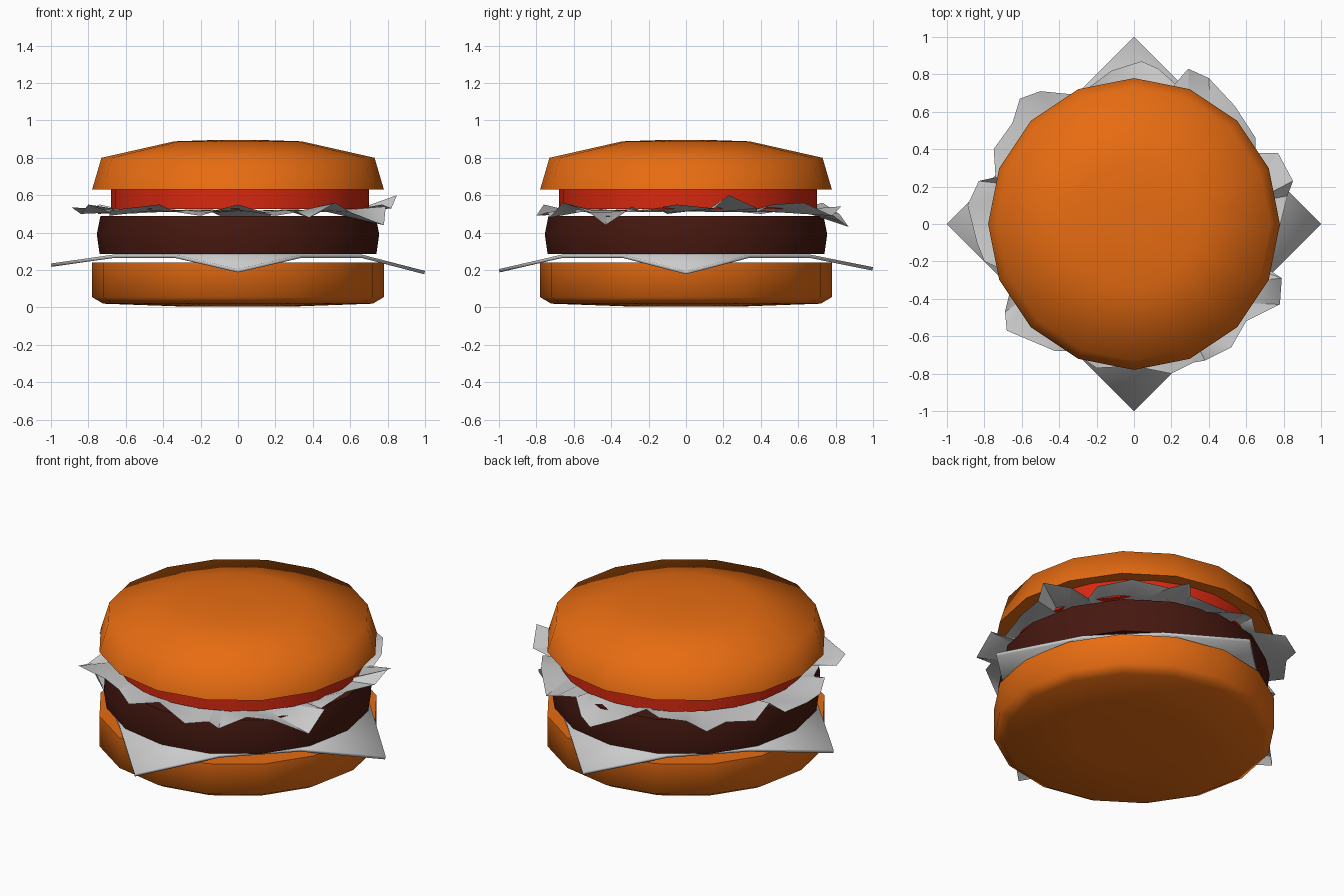
import bpy, bmesh, math

if "Cube" in bpy.data.objects:
    bpy.data.objects.remove(bpy.data.objects["Cube"])

def finish(name, bm, color=None, angle=75):
    bmesh.ops.recalc_face_normals(bm, faces=bm.faces)
    me = bpy.data.meshes.new(name)
    bm.to_mesh(me)
    bm.free()
    ob = bpy.data.objects.new(name, me)
    bpy.context.collection.objects.link(ob)
    if color:
        mat = bpy.data.materials.get(color[0]) or bpy.data.materials.new(color[0])
        mat.diffuse_color = (*color[1], 1)
        mat.use_nodes = True
        mat.node_tree.nodes["Principled BSDF"].inputs["Base Color"].default_value = mat.diffuse_color
        me.materials.append(mat)
    if angle:
        bpy.ops.object.select_all(action='DESELECT')
        ob.select_set(True)
        bpy.context.view_layer.objects.active = ob
        bpy.ops.object.shade_smooth_by_angle(angle=math.radians(angle))
    return ob

def lathe(name, profile, color, n=16, cx=0, cy=0):
    """Stack rings of (radius, z) and close both ends."""
    bm = bmesh.new()
    rings = []
    for r, z in profile:
        rings.append([bm.verts.new((cx + r * math.cos(2 * math.pi * i / n),
                                    cy + r * math.sin(2 * math.pi * i / n), z))
                      for i in range(n)])
    for a, b in zip(rings, rings[1:]):
        for i in range(n):
            j = (i + 1) % n
            bm.faces.new((a[i], a[j], b[j], b[i]))
    bm.faces.new(rings[0])
    bm.faces.new(rings[-1])
    return finish(name, bm, color)

BUN = ("bread", (0.8, 0.15, 0.006))
MEAT = ("meat", (0.06, 0.009, 0.005))
RED = ("tomato_red", (0.68, 0.022, 0.005))

# Round layers
lathe("bottom_bun", [(0.3, 0.005), (0.72, 0.02), (0.78, 0.055), (0.78, 0.24)], BUN)
lathe("patty", [(0.74, 0.285), (0.755, 0.39), (0.735, 0.49)], MEAT)
lathe("tomato_slice", [(0.69, 0.525), (0.69, 0.63)], RED, 24, 0.01, 0.01)
lathe("top_bun", [(0.78, 0.63), (0.73, 0.80), (0.34, 0.888), (0.1, 0.896)], BUN)

# Cheese: square with four corners folded down
bm = bmesh.new()
f, z = 0.66, 0.283
centre, tips = [], []
for k, tip_z in enumerate((0.195, 0.215, 0.235, 0.205)):
    c, s = (1, 0, -1, 0)[k], (0, 1, 0, -1)[k]
    a, b = [bm.verts.new((c * f - s * t, s * f + c * t, z)) for t in (f - 1, 1 - f)]
    tip = bm.verts.new((c, s, tip_z))
    bm.faces.new((a, tip, b))
    centre += [a, b]
bm.faces.new(centre)
cheese = finish("cheese_slice", bm, angle=30)
mod = cheese.modifiers.new("thickness", 'SOLIDIFY')
mod.thickness = 0.018
mod.offset = -1

# Lettuce: crinkled thin leaf, rim given as (x, y, z)
rim = [(0.82, 0.15, 0.53), (0.85, 0.23, 0.60), (0.77, 0.38, 0.53), (0.65, 0.38, 0.51),
       (0.65, 0.46, 0.55), (0.54, 0.63, 0.56), (0.40, 0.78, 0.49), (0.29, 0.83, 0.54),
       (0.22, 0.75, 0.52), (0.13, 0.83, 0.46), (0.04, 0.87, 0.43), (-0.12, 0.82, 0.50),
       (-0.24, 0.73, 0.56), (-0.30, 0.69, 0.51), (-0.50, 0.71, 0.55), (-0.61, 0.67, 0.50),
       (-0.65, 0.54, 0.52), (-0.75, 0.40, 0.50), (-0.74, 0.25, 0.55), (-0.83, 0.23, 0.51),
       (-0.89, 0.10, 0.535), (-0.84, -0.10, 0.50), (-0.80, -0.20, 0.55), (-0.69, -0.25, 0.51),
       (-0.66, -0.35, 0.53), (-0.69, -0.47, 0.49), (-0.68, -0.57, 0.52), (-0.42, -0.68, 0.55),
       (-0.33, -0.68, 0.51), (-0.20, -0.77, 0.49), (0.00, -0.76, 0.55), (0.20, -0.80, 0.49),
       (0.32, -0.74, 0.51), (0.38, -0.73, 0.48), (0.52, -0.66, 0.56), (0.60, -0.52, 0.51),
       (0.78, -0.43, 0.44), (0.79, -0.29, 0.54), (0.73, -0.25, 0.51), (0.77, -0.05, 0.55)]
bm = bmesh.new()
outer = [bm.verts.new(p) for p in rim]
inner = []
for i, (x, y, _) in enumerate(rim):
    k = 0.64 / math.hypot(x, y)
    inner.append(bm.verts.new((x * k, y * k, 0.515 + 0.006 * (-1) ** i)))
mid = bm.verts.new((0, 0, 0.515))
for i in range(len(rim)):
    j = (i + 1) % len(rim)
    bm.faces.new((inner[i], outer[i], outer[j]))
    bm.faces.new((inner[i], outer[j], inner[j]))
    bm.faces.new((mid, inner[i], inner[j]))
finish("lettuce_leaf", bm, angle=30)
